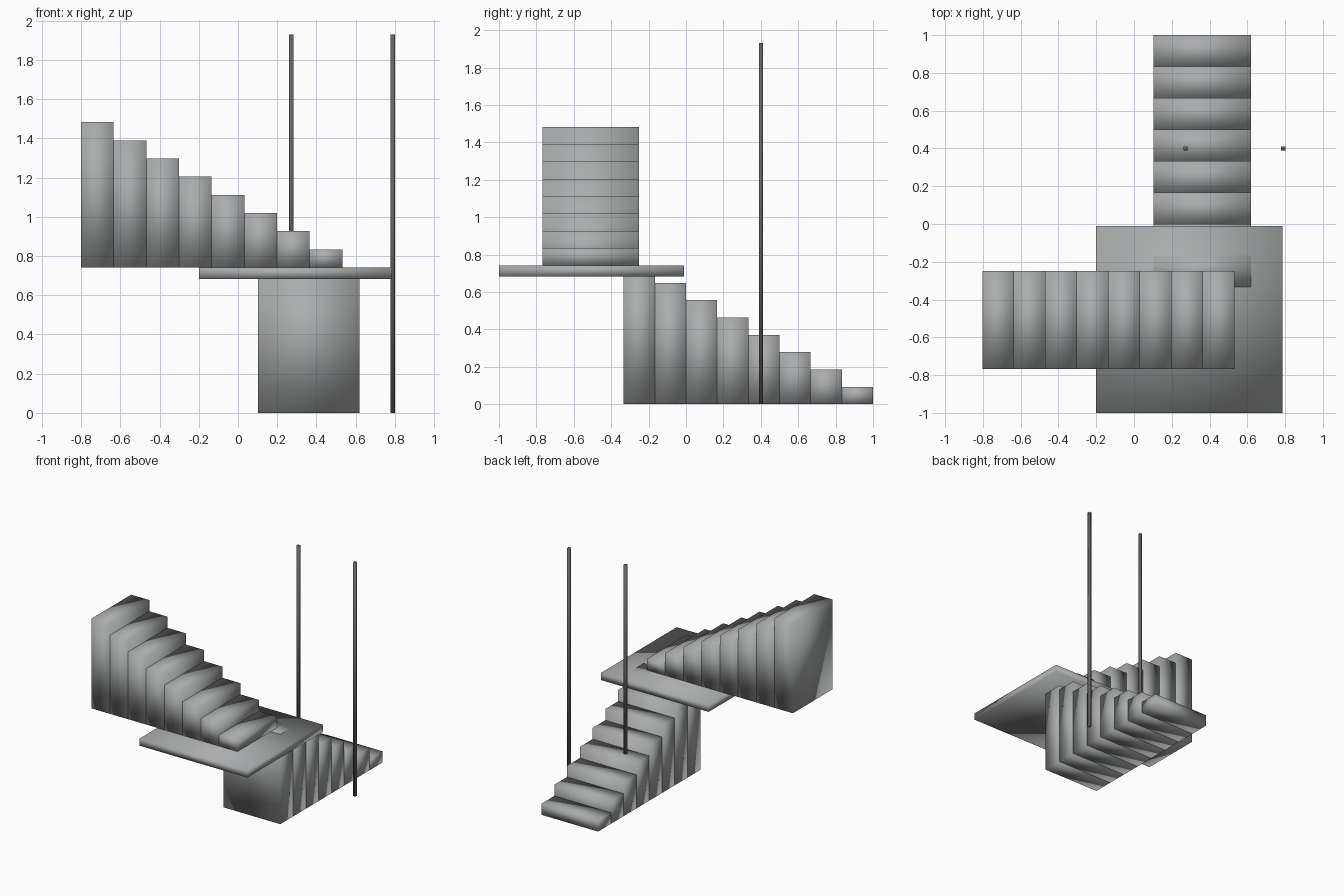
import bpy
import bmesh
from mathutils import Vector

cube = bpy.data.objects.get("Cube")
if cube:
    bpy.data.objects.remove(cube, do_unlink=True)


def make_material(name, rgb):
    mat = bpy.data.materials.new(name)
    mat.use_nodes = True
    mat.diffuse_color = (*rgb, 1)
    mat.node_tree.nodes["Principled BSDF"].inputs["Base Color"].default_value = (*rgb, 1)
    return mat


stone = make_material("stone_grey", (0.40, 0.41, 0.415))
metal = make_material("dark_metal", (0.13, 0.13, 0.13))


def add_blocks(name, blocks, material):
    """One object made of separate, smooth shaded blocks (low corner, high corner)."""
    bm = bmesh.new()
    for low, high in blocks:
        low, high = Vector(low), Vector(high)
        verts = bmesh.ops.create_cube(bm, size=1)["verts"]
        bmesh.ops.scale(bm, vec=high - low, verts=verts)
        bmesh.ops.translate(bm, vec=(low + high) / 2, verts=verts)
    for face in bm.faces:
        face.smooth = True
    mesh = bpy.data.meshes.new(name)
    bm.to_mesh(mesh)
    bm.free()
    mesh.materials.append(material)
    obj = bpy.data.objects.new(name, mesh)
    bpy.context.collection.objects.link(obj)


STEPS = 8
RUN = 1 / 6
RISE = 0.0927
LANDING = STEPS * RISE

# Lower flight climbs from the back towards the landing
add_blocks("lower_stairs", [
    ((0.103, 1 - (i + 1) * RUN, 0), (0.62, 1 - i * RUN, (i + 1) * RISE))
    for i in range(STEPS)], stone)

# Landing slab between the flights
add_blocks("landing", [((-0.20, -1, LANDING - 0.058), (0.785, -0.01, LANDING))], stone)

# Upper flight turns and climbs to the side
add_blocks("upper_stairs", [
    ((0.532 - (i + 1) * RUN, -0.767, LANDING),
     (0.532 - i * RUN, -0.25, LANDING + (i + 1) * RISE))
    for i in range(STEPS)], stone)

# Two slim square posts; the inner one is set into a step
HALF = 0.011
for name, x, base in (("inner_post", 0.272, 0.3), ("outer_post", 0.79, 0)):
    add_blocks(name, [((x - HALF, 0.4 - HALF, base), (x + HALF, 0.4 + HALF, 1.93))], metal)
